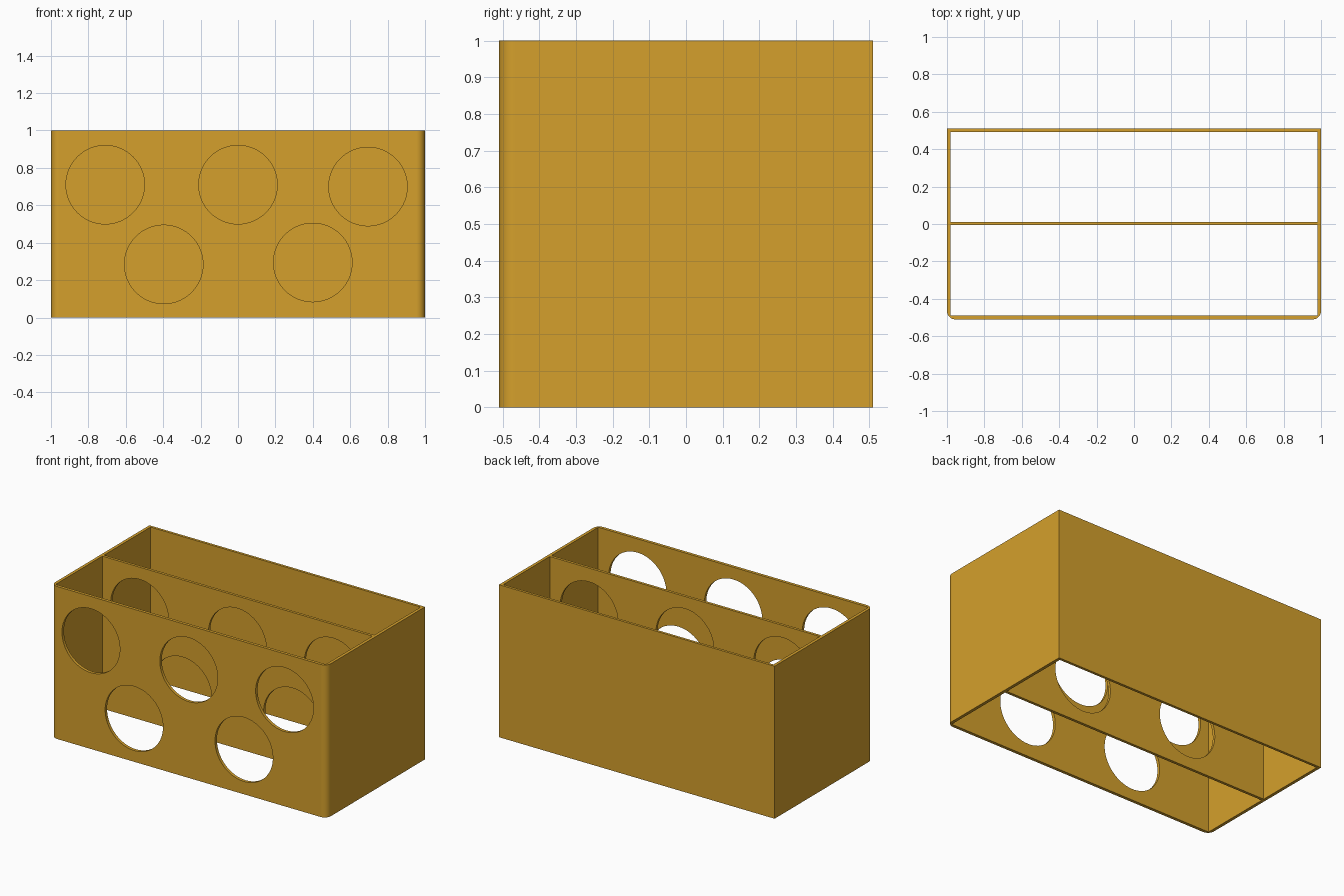
import bpy, bmesh
from math import sin, cos, pi

if "Cube" in bpy.data.objects:
    bpy.data.objects.remove(bpy.data.objects["Cube"])

mat = bpy.data.materials.new("amber")
mat.diffuse_color = (0.66, 0.35, 0.025, 1)
mat.use_nodes = True
mat.node_tree.nodes["Principled BSDF"].inputs["Base Color"].default_value = mat.diffuse_color


def prism(name, outline, z0, z1):
    """Extrude a counter-clockwise xy outline from z0 to z1."""
    bm = bmesh.new()
    face = bm.faces.new([bm.verts.new((x, y, z0)) for x, y in outline])
    ext = bmesh.ops.extrude_face_region(bm, geom=[face], use_keep_orig=True)
    verts = [v for v in ext["geom"] if isinstance(v, bmesh.types.BMVert)]
    bmesh.ops.translate(bm, verts=verts, vec=(0, 0, z1 - z0))
    bmesh.ops.recalc_face_normals(bm, faces=bm.faces)
    mesh = bpy.data.meshes.new(name)
    bm.to_mesh(mesh)
    bm.free()
    ob = bpy.data.objects.new(name, mesh)
    bpy.context.collection.objects.link(ob)
    return ob


def rect(x, y0, y1):
    return [(-x, y0), (x, y0), (x, y1), (-x, y1)]


def select(ob):
    bpy.ops.object.select_all(action='DESELECT')
    ob.select_set(True)
    bpy.context.view_layer.objects.active = ob


def cut(ob, cutter):
    select(ob)
    mod = ob.modifiers.new("cut", 'BOOLEAN')
    mod.operation, mod.solver, mod.object = 'DIFFERENCE', 'EXACT', cutter
    bpy.ops.object.modifier_apply(modifier=mod.name)


# Outer walls: open top and bottom, rounded front corners
R, N = 0.045, 8
arc = [(R * sin(i * pi / 2 / N), R * cos(i * pi / 2 / N)) for i in range(N + 1)]
right = [(1 - R + s, -0.51 + R - c) for s, c in arc]
left = [(-x, y) for x, y in reversed(right)]
walls = prism("box_walls", right + [(1, 0.51), (-1, 0.51)] + left, 0, 1)
hollow = prism("hollow_cutter", rect(0.98, -0.49, 0.493), -0.2, 1.2)
cut(walls, hollow)

# Middle divider
divider = prism("divider", rect(0.98, -0.006, 0.012), 0, 1)

# Round holes through the front wall and the divider
cutters = [hollow]
for x, z in [(-0.71, 0.71), (0, 0.71), (0.695, 0.70), (-0.397, 0.284), (0.40, 0.294)]:
    bpy.ops.mesh.primitive_cylinder_add(vertices=64, radius=0.21, depth=1,
                                        location=(x, -0.25, z), rotation=(pi / 2, 0, 0))
    hole = bpy.context.object
    hole.name = "hole_cutter"
    cutters.append(hole)
    bpy.context.view_layer.update()
    for ob in (walls, divider):
        cut(ob, hole)

for c in cutters:
    bpy.data.objects.remove(c)

# Colour and shading
for ob in (walls, divider):
    ob.data.materials.clear()
    ob.data.materials.append(mat)
    select(ob)
    bpy.ops.object.shade_smooth_by_angle()
    wn = ob.modifiers.new("even_shading", 'WEIGHTED_NORMAL')
    wn.keep_sharp = True
